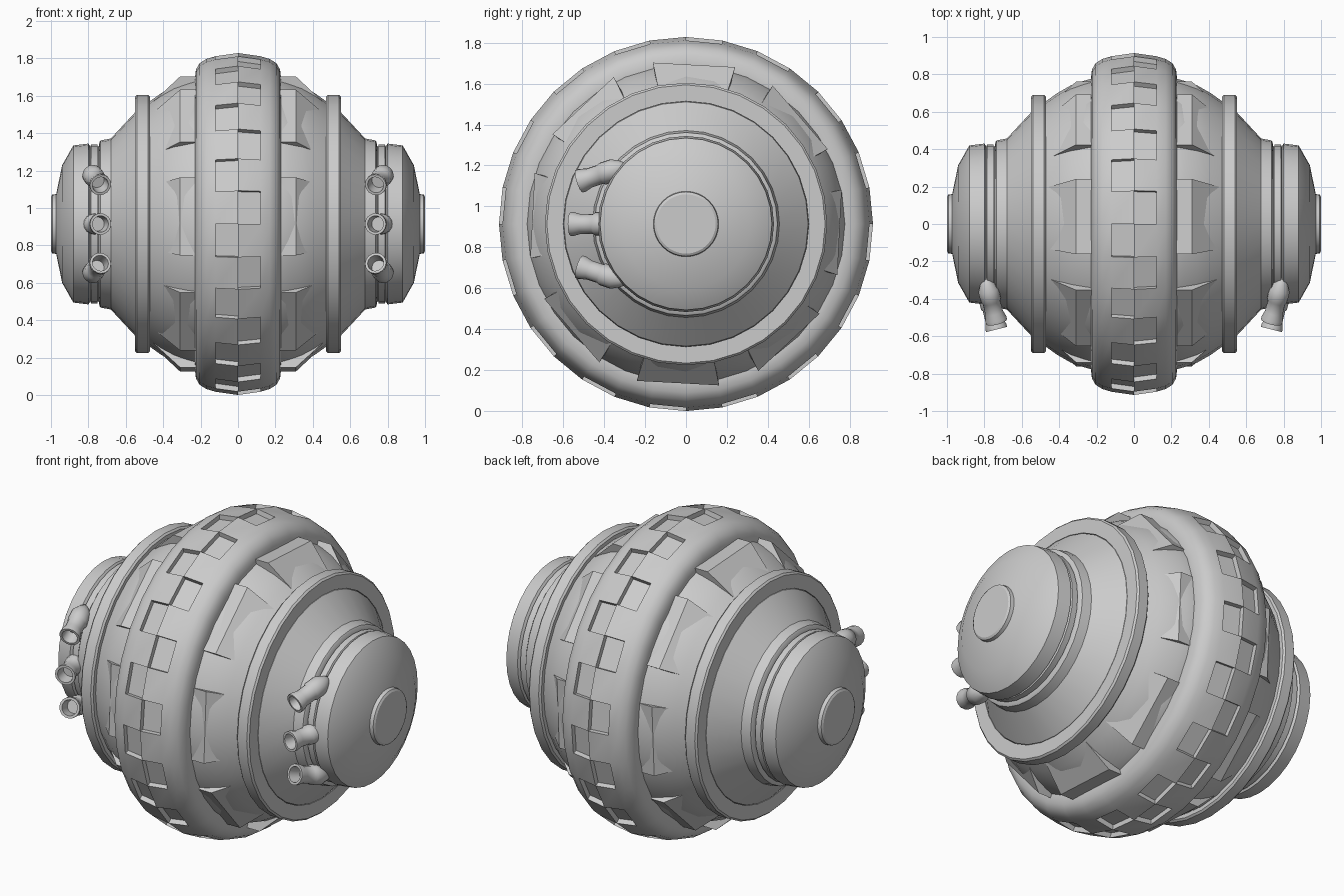
import bpy, bmesh, math
from mathutils import Vector, Matrix

if "Cube" in bpy.data.objects:
    bpy.data.objects.remove(bpy.data.objects["Cube"])

CZ = 0.914   # height of the wheel axis
SEG = 32


def finish(bm, name, angle=30):
    bmesh.ops.remove_doubles(bm, verts=bm.verts, dist=0.0005)
    bmesh.ops.recalc_face_normals(bm, faces=bm.faces)
    me = bpy.data.meshes.new(name)
    bm.to_mesh(me)
    bm.free()
    ob = bpy.data.objects.new(name, me)
    bpy.context.collection.objects.link(ob)
    bpy.ops.object.select_all(action='DESELECT')
    ob.select_set(True)
    bpy.context.view_layer.objects.active = ob
    bpy.ops.object.shade_smooth_by_angle(angle=math.radians(angle))
    return ob


def lathe(profile, seg=SEG, closed=False):
    """Spin (x, r) points around the x axis; angle 0 faces the front."""
    bm = bmesh.new()
    rings = []
    for j in range(seg):
        a = 2 * math.pi * j / seg
        rings.append([bm.verts.new((x, -r * math.cos(a), r * math.sin(a)))
                      for x, r in profile])
    n = len(profile)
    for j in range(seg):
        p, q = rings[j], rings[(j + 1) % seg]
        for i in range(n if closed else n - 1):
            k = (i + 1) % n
            bm.faces.new((p[i], p[k], q[k], q[i]))
    return bm


def place(bm, mirror=1, matrix=None):
    m = matrix or Matrix.Translation((0, 0, CZ))
    bm.transform(Matrix.Diagonal((mirror, 1, 1, 1)) @ m)
    return bm


# tyre with staggered sunken tread blocks
half = [(0.12, 0.897), (0.17, 0.882), (0.205, 0.86), (0.225, 0.825),
        (0.23, 0.78), (0.22, 0.70)]
tyre_profile = [(-x, r) for x, r in reversed(half)] + [(0, 0.914)] + half
bm = lathe(tyre_profile, closed=True)
bm.normal_update()
tread = []
for f in bm.faces:
    c = f.calc_center_median()
    if abs(c.x) < 0.11 and math.hypot(c.y, c.z) > 0.85:
        j = int((math.atan2(c.z, -c.y) % (2 * math.pi)) / (2 * math.pi / SEG))
        if (j % 2 == 0) == (c.x > 0):
            tread.append(f)
res = bmesh.ops.extrude_discrete_faces(bm, faces=tread)
for f in res['faces']:
    for v in f.verts:
        r = math.hypot(v.co.y, v.co.z)
        v.co.y *= (r - 0.028) / r
        v.co.z *= (r - 0.028) / r
finish(place(bm), "tyre")

body = [(0.0, 0.78), (0.20, 0.785), (0.27, 0.765), (0.34, 0.74), (0.41, 0.70),
        (0.48, 0.65)]
ring = [(0.47, 0.60), (0.47, 0.68), (0.48, 0.69), (0.54, 0.69), (0.55, 0.68),
        (0.55, 0.60)]
cone = [(0.48, 0.61), (0.55, 0.597), (0.68, 0.457), (0.735, 0.447),
        (0.74, 0.44), (0.745, 0.415), (0.755, 0.415)]
hub = [(0.75, 0.0), (0.75, 0.425), (0.785, 0.425), (0.79, 0.415),
       (0.80, 0.43), (0.88, 0.42), (0.885, 0.412), (0.94, 0.315),
       (0.972, 0.16), (0.993, 0.157), (1.0, 0.145), (1.0, 0.0)]
nozzle = [(0.0, 0.0), (0.05, 0.035), (0.09, 0.055), (0.15, 0.055),
          (0.16, 0.048), (0.22, 0.048), (0.255, 0.058), (0.272, 0.058),
          (0.272, 0.044), (0.20, 0.038), (0.20, 0.0)]
# nozzle (base, mouth) points
nozzle_ends = [((0.80, -0.27, 1.205), (0.737, -0.515, 1.125)),
               ((0.80, -0.30, CZ), (0.737, -0.555, CZ)),
               ((0.80, -0.27, 0.623), (0.737, -0.515, 0.703))]


def armour_plates():
    """Eight raised flat plates round one shoulder, taller at top and bottom."""
    bm = bmesh.new()
    rows = [(0.20, 0.806), (0.31, 0.806), (0.468, 0.655)]
    for k in range(8):
        mid = math.radians(93 + 45 * k)
        sections = []
        for x, r in rows:
            sec = []
            for deg, rr in ((-16, 0.60), (-15, r), (15, r), (16, 0.60)):
                a = mid + math.radians(deg)
                sec.append(bm.verts.new((x, -rr * math.cos(a) * 0.965,
                                         rr * math.sin(a))))
            sections.append(sec)
        for s, t in zip(sections, sections[1:]):
            for i in range(4):
                n = (i + 1) % 4
                bm.faces.new((s[i], s[n], t[n], t[i]))
        bm.faces.new(sections[0])
        bm.faces.new(sections[-1])
    return bm


# everything outside the tyre, built on both sides
for side, s in (("right", 1), ("left", -1)):
    finish(place(lathe(body), s), side + "_shoulder")
    finish(place(armour_plates(), s), side + "_armour_plates", 15)
    finish(place(lathe(ring, closed=True), s), side + "_collar_ring")
    finish(place(lathe(cone), s), side + "_cone")
    finish(place(lathe(hub), s), side + "_hub", 20)
    for i, (base, mouth) in enumerate(nozzle_ends):
        b = Vector(base)
        d = Vector(mouth) - b
        rot = d.to_track_quat('X', 'Z').to_matrix().to_4x4()
        m = Matrix.Translation(b) @ rot
        finish(place(lathe(nozzle, 16), s, m), f"{side}_nozzle_{i + 1}", 35)
